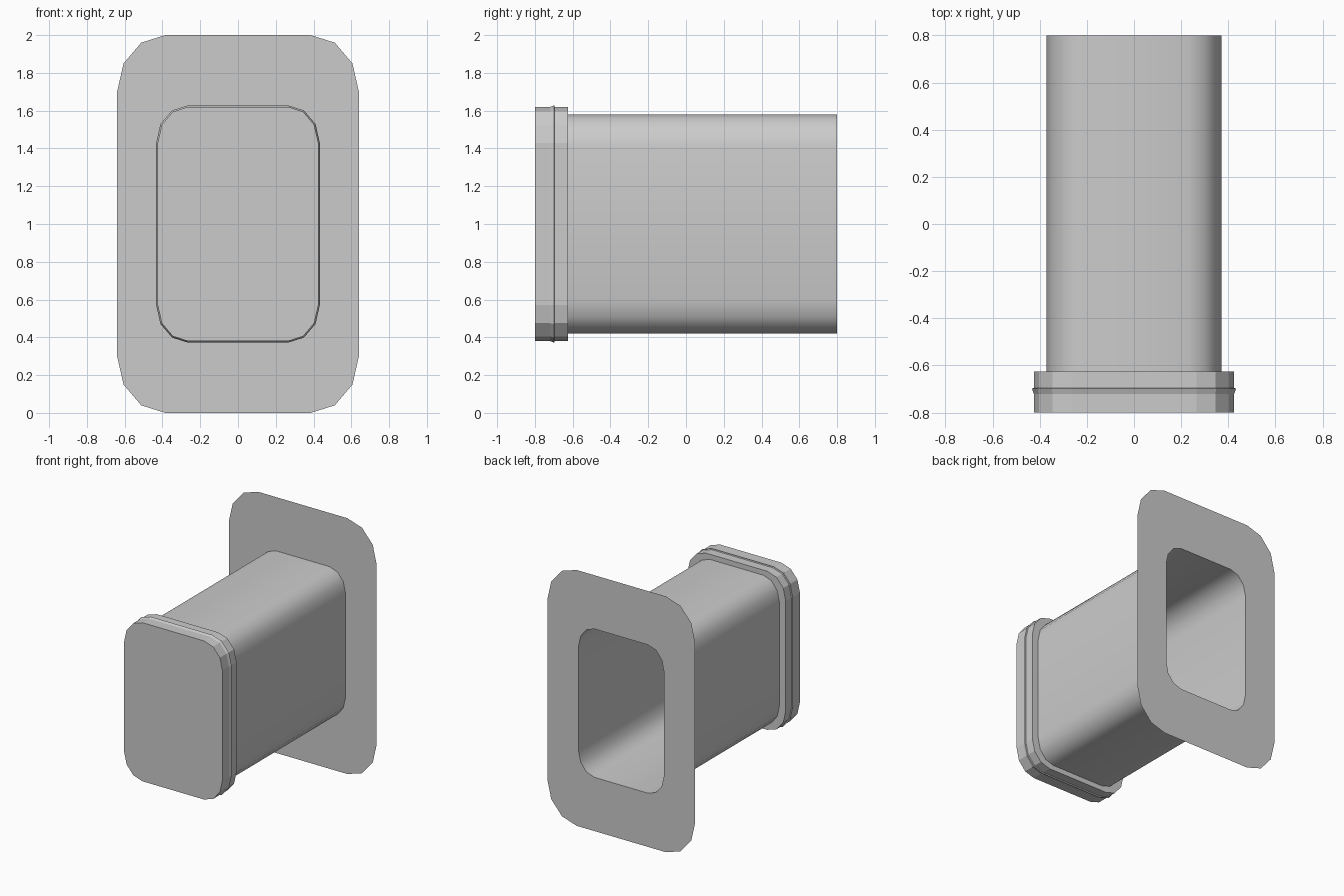
import bpy, bmesh, math

if "Cube" in bpy.data.objects:
    bpy.data.objects.remove(bpy.data.objects["Cube"])

grey = bpy.data.materials.new("light_grey")
grey.diffuse_color = (0.6, 0.6, 0.6, 1)
grey.use_nodes = True
grey.node_tree.nodes["Principled BSDF"].inputs["Base Color"].default_value = grey.diffuse_color

CENTRE_Z = 1.0
STEPS = 3  # segments per rounded corner


def outline(hx, hz, rx, rz):
    """Rounded rectangle (x, z) with half sizes hx, hz and corner radii rx, rz."""
    pts = []
    for q, (sx, sz) in enumerate([(1, 1), (-1, 1), (-1, -1), (1, -1)]):
        for i in range(STEPS + 1):
            a = math.radians(90 * (q + i / STEPS))
            pts.append((sx * (hx - rx) + rx * math.cos(a),
                        sz * (hz - rz) + rz * math.sin(a)))
    return pts


def loft(name, sections, cap_start=False, cap_end=False, smooth=False):
    """Bridge a list of (y, outline) sections into one mesh object."""
    bm = bmesh.new()
    rings = [[bm.verts.new((x, y, z + CENTRE_Z)) for x, z in pts]
             for y, pts in sections]
    n = len(rings[0])
    for a, b in zip(rings, rings[1:]):
        for i in range(n):
            j = (i + 1) % n
            bm.faces.new((a[i], b[i], b[j], a[j]))
    if cap_start:
        bm.faces.new(rings[0])
    if cap_end:
        bm.faces.new(rings[-1][::-1])
    if cap_start or cap_end:
        bmesh.ops.recalc_face_normals(bm, faces=bm.faces)
    for f in bm.faces:
        f.smooth = smooth
    me = bpy.data.meshes.new(name)
    bm.to_mesh(me)
    bm.free()
    me.materials.append(grey)
    ob = bpy.data.objects.new(name, me)
    bpy.context.collection.objects.link(ob)
    return ob


tube_shape = outline(0.37, 0.58, 0.14, 0.175)


def cap_shape(grow=0.0):
    return outline(0.425 + grow, 0.62 + grow, 0.16 + grow, 0.19 + grow)


# Thin flange with the opening
loft("flange", [(0.8, outline(0.64, 1.0, 0.255, 0.30)), (0.8, tube_shape)])

# Smooth hollow tube
loft("tube", [(0.8, tube_shape), (-0.625, tube_shape)], smooth=True)

# End cap with a small raised lip around it
loft("end_cap", [(-0.8, cap_shape()), (-0.72, cap_shape()),
                 (-0.698, cap_shape(0.008)), (-0.695, cap_shape()),
                 (-0.625, cap_shape())], cap_start=True, cap_end=True)
